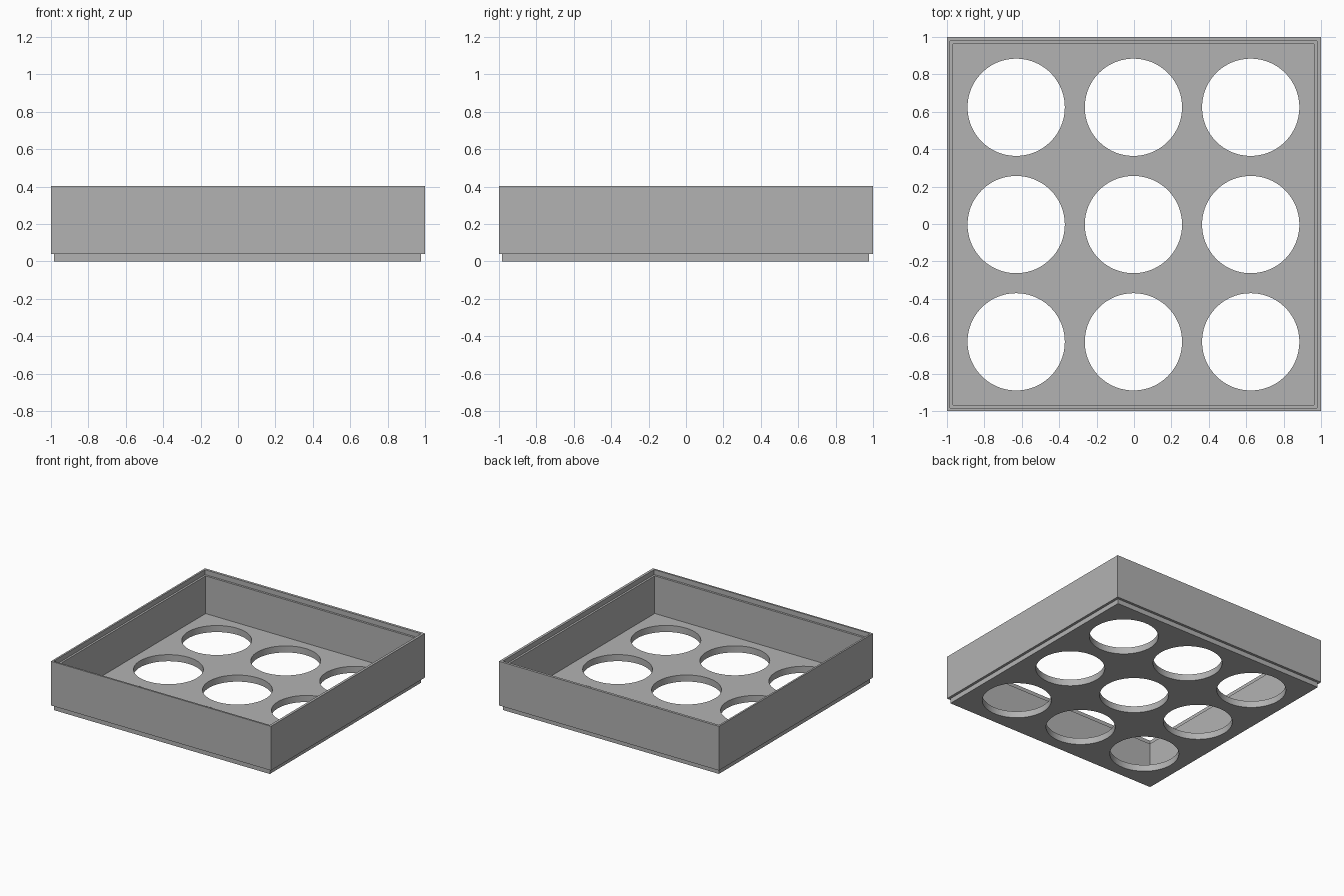
import bpy
import bmesh

if "Cube" in bpy.data.objects:
    bpy.data.objects.remove(bpy.data.objects["Cube"])

HEIGHT = 0.403
LIP = 0.04         # height of the stacking foot and depth of the rim rebate
FLOOR = 0.054      # top of the perforated floor
SHIFT = -0.003     # slight offset of the foot, rebate and holes
PITCH, RADIUS = 0.627, 0.26

grey = bpy.data.materials.new("plain grey")
grey.use_nodes = True
colour = (0.448, 0.448, 0.448, 1)
grey.diffuse_color = colour
grey.node_tree.nodes["Principled BSDF"].inputs["Base Color"].default_value = colour


def new_object(name, bm):
    bmesh.ops.recalc_face_normals(bm, faces=bm.faces)
    mesh = bpy.data.meshes.new(name)
    bm.to_mesh(mesh)
    bm.free()
    mesh.materials.append(grey)
    obj = bpy.data.objects.new(name, mesh)
    bpy.context.collection.objects.link(obj)
    return obj


def square_loft(name, profile):
    """Join square rings of (half size, centre offset, height), capped at both ends."""
    bm = bmesh.new()
    rings = []
    for half, offset, z in profile:
        rings.append([bm.verts.new((offset + sx * half, offset + sy * half, z))
                      for sx, sy in ((-1, -1), (1, -1), (1, 1), (-1, 1))])
    for low, high in zip(rings, rings[1:]):
        for i in range(4):
            j = (i + 1) % 4
            bm.faces.new((low[i], low[j], high[j], high[i]))
    bm.faces.new(rings[0])
    bm.faces.new(rings[-1])
    return new_object(name, bm)


# Tray: foot, outer wall, rebated rim, inner wall and floor
tray = square_loft("tray", [
    (0.982, SHIFT, 0), (0.982, SHIFT, LIP),
    (1, 0, LIP), (1, 0, HEIGHT),
    (0.982, SHIFT, HEIGHT), (0.982, SHIFT, HEIGHT - LIP),
    (0.965, SHIFT, HEIGHT - LIP), (0.965, SHIFT, FLOOR),
])

# Cutters for the three by three grid of round holes
bm = bmesh.new()
for column in (-1, 0, 1):
    for row in (-1, 0, 1):
        made = bmesh.ops.create_cone(bm, cap_ends=True, segments=96,
                                     radius1=RADIUS, radius2=RADIUS, depth=0.3)
        bmesh.ops.translate(bm, verts=made["verts"],
                            vec=(SHIFT + column * PITCH, SHIFT + row * PITCH, 0))
cutter = new_object("hole_cutter", bm)
cutter.hide_render = True

cut = tray.modifiers.new("round holes", 'BOOLEAN')
cut.operation = 'DIFFERENCE'
cut.solver = 'EXACT'
cut.object = cutter

bpy.ops.object.select_all(action='DESELECT')
tray.select_set(True)
bpy.context.view_layer.objects.active = tray
bpy.ops.object.modifier_apply(modifier=cut.name)
bpy.data.objects.remove(cutter)
bpy.ops.object.shade_smooth_by_angle()
